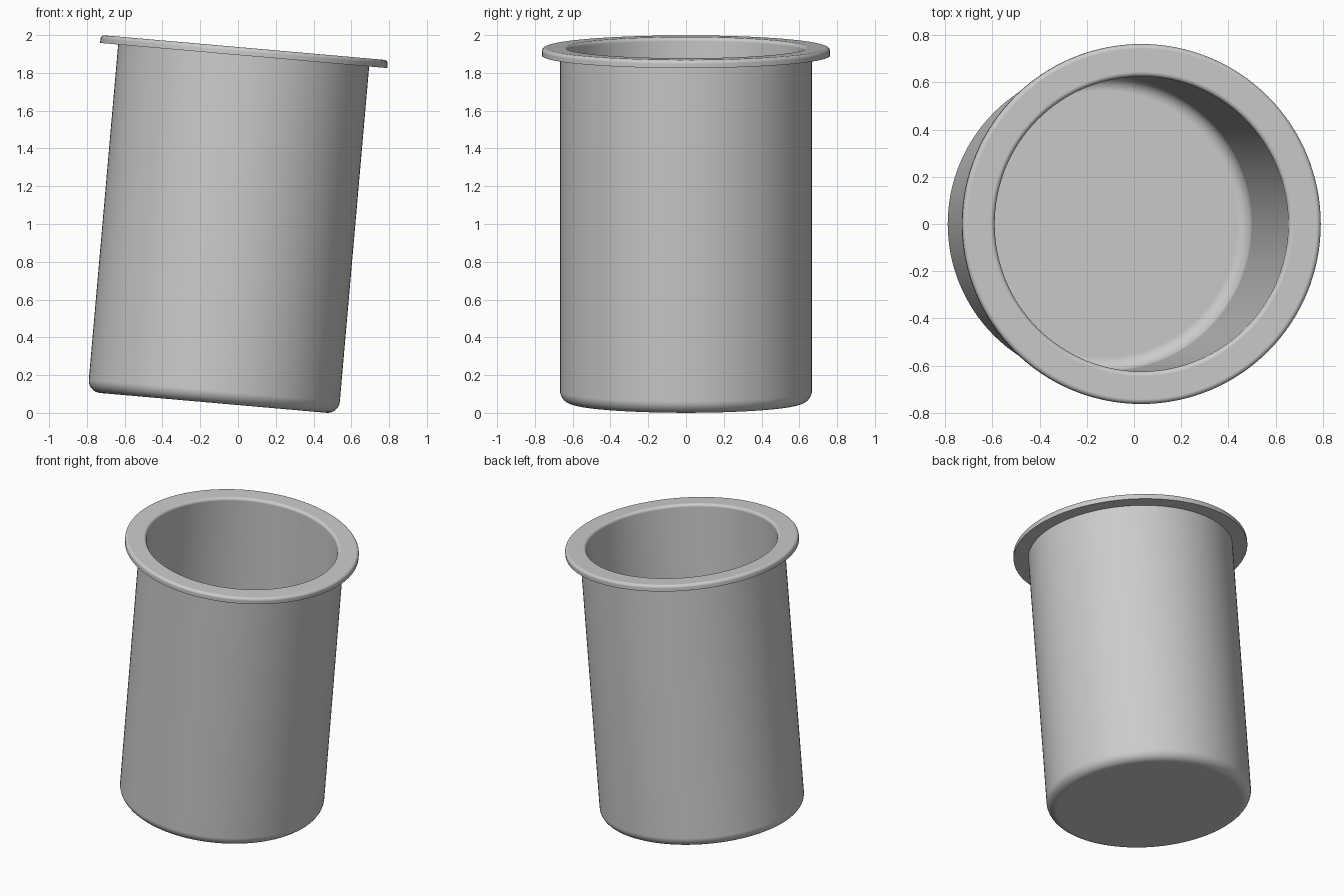
import bpy, bmesh, math
from mathutils import Vector

if "Cube" in bpy.data.objects:
    bpy.data.objects.remove(bpy.data.objects["Cube"], do_unlink=True)

HEIGHT, BODY_R, INNER_R, RIM_R = 1.888, 0.667, 0.625, 0.763
WALL = BODY_R - INNER_R
TILT = math.radians(5)
SEGMENTS = 128

# Brushed-looking neutral grey
grey = bpy.data.materials.new("metal grey")
grey.use_nodes = True
color = (0.6, 0.6, 0.6, 1)
grey.diffuse_color = color
grey.node_tree.nodes["Principled BSDF"].inputs["Base Color"].default_value = color


def rounded_profile(corners, steps=8):
    """Turn (radius, height, fillet) corners into a polyline with round corners."""
    points = []
    for i, (r, z, fillet) in enumerate(corners):
        p = Vector((r, z))
        if not fillet:
            points.append(p)
            continue
        a = (Vector(corners[i - 1][:2]) - p).normalized()
        b = (Vector(corners[i + 1][:2]) - p).normalized()
        # Corners are square, so the arc centre lies at a + b
        for s in range(steps + 1):
            t = s / steps * math.pi / 2
            points.append(p + fillet * (a * (1 - math.sin(t)) + b * (1 - math.cos(t))))
    return points


def lathe(name, profile, material):
    """Spin a profile around z into a closed, smooth solid."""
    bm = bmesh.new()
    verts = [bm.verts.new((p.x, 0, p.y)) for p in profile]
    edges = [bm.edges.new(pair) for pair in zip(verts, verts[1:])]
    bmesh.ops.spin(bm, geom=verts + edges, cent=(0, 0, 0), axis=(0, 0, 1),
                   angle=math.tau, steps=SEGMENTS)
    bmesh.ops.remove_doubles(bm, verts=bm.verts, dist=1e-5)
    bmesh.ops.recalc_face_normals(bm, faces=bm.faces)
    mesh = bpy.data.meshes.new(name)
    bm.to_mesh(mesh)
    bm.free()
    mesh.materials.append(material)
    obj = bpy.data.objects.new(name, mesh)
    bpy.context.collection.objects.link(obj)
    bpy.ops.object.select_all(action="DESELECT")
    obj.select_set(True)
    bpy.context.view_layer.objects.active = obj
    bpy.ops.object.shade_smooth_by_angle(angle=math.radians(35))
    # Keep the flat areas flat next to the fillets
    weighted = obj.modifiers.new("flat areas", "WEIGHTED_NORMAL")
    weighted.keep_sharp = True
    return obj


# Flanged cup: outside from the base up, over the rim, down to the inner floor
cup = lathe("flanged_cup", rounded_profile([
    (0, 0, 0),
    (BODY_R, 0, 0.065),
    (BODY_R, HEIGHT - WALL, 0),
    (RIM_R, HEIGHT - WALL, 0),
    (RIM_R, HEIGHT, 0.02),
    (INNER_R, HEIGHT, 0.02),
    (INNER_R, WALL, 0.06),
    (0, WALL, 0),
]), grey)

# Lean the cup towards +x with its lowest edge on the ground
cup.rotation_euler = (0, TILT, 0)
cup.location = (-0.131, 0, 0.053)
